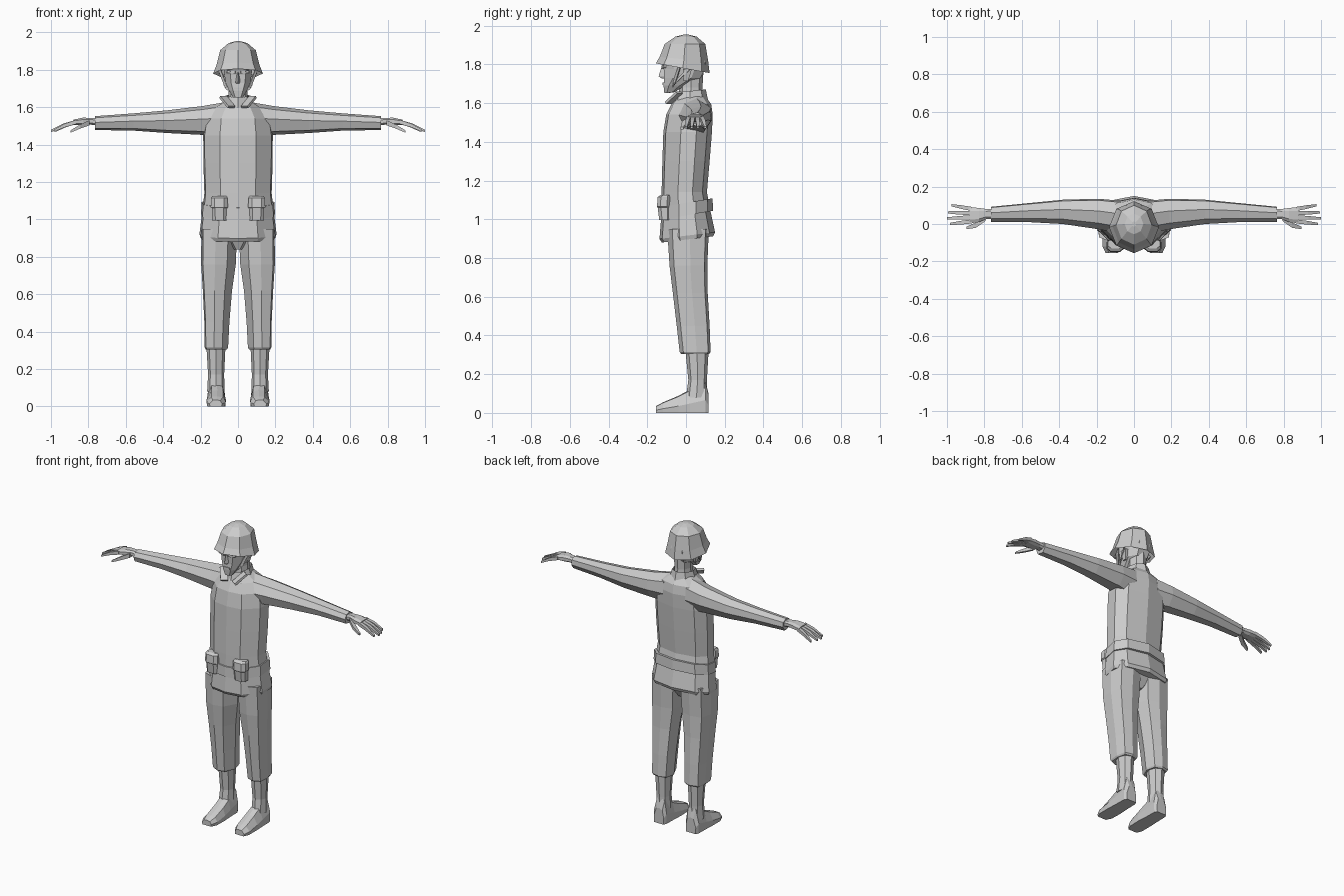
import bpy, bmesh, math
from mathutils import Vector

# Cross-sections in a unit square (u, v)
OCT = [(.5 + .5 * math.sin(math.pi * i / 4), .5 - .5 * math.cos(math.pi * i / 4)) for i in range(8)]
RECT = [(0, 0), (1, 0), (1, 1), (0, 1)]
CHAMFER = [(.22, 0), (.78, 0), (1, .25), (1, .75), (.78, 1), (.22, 1), (0, .75), (0, .25)]
JACKET = [(.5, 0), (.76, .05), (.98, .36), (1, .68), (.86, .9), (.5, 1),
          (.14, .9), (0, .68), (.02, .36), (.24, .05)]
LEG = [(.25, .08), (.6, 0), (.95, .12), (1, .55), (.9, .92), (.5, 1), (.12, .9), (0, .5)]
SLEEVE = [(.15, .12), (0, .55), (.2, .88), (.6, 1), (.95, .8), (1, .4), (.75, 0)]
FOOT = [(.04, 0), (.96, 0), (1, .4), (.75, .95), (.45, 1), (.15, .9), (0, .4)]


def loft(name, axis, shape, rows, mirror=False, caps=(True, True)):
    """Rows: position along axis, u0, u1, v0, v1, optional slope of z along y."""
    bm = bmesh.new()
    rings = []
    for t, u0, u1, v0, v1, *tilt in rows:
        ring = []
        for u, v in shape:
            a, b = u0 + (u1 - u0) * u, v0 + (v1 - v0) * v
            p = Vector({'x': (t, a, b), 'y': (a, t, b), 'z': (a, b, t)}[axis])
            if tilt:
                p.z += tilt[0] * p.y
            ring.append(bm.verts.new(p))
        rings.append(ring)
    n = len(shape)
    for r0, r1 in zip(rings, rings[1:]):
        for i in range(n):
            j = (i + 1) % n
            bm.faces.new((r0[i], r0[j], r1[j], r1[i]))
    for use, ring in zip(caps, (rings[0], rings[-1])):
        if use:
            bm.faces.new(ring)
    return finish(name, bm, mirror)


def finish(name, bm, mirror):
    bmesh.ops.recalc_face_normals(bm, faces=bm.faces[:])
    me = bpy.data.meshes.new(name)
    bm.to_mesh(me)
    bm.free()
    ob = bpy.data.objects.new(name, me)
    bpy.context.collection.objects.link(ob)
    if mirror:
        ob.modifiers.new("mirror", 'MIRROR')
    return ob


def bar(name, p, q, w, d, mirror=True):
    """Thin box running from p to q."""
    p, q = Vector(p), Vector(q)
    bm = bmesh.new()
    bmesh.ops.create_cube(bm, size=1)
    bmesh.ops.scale(bm, vec=(w, d, (q - p).length), verts=bm.verts)
    bmesh.ops.transform(bm, matrix=(q - p).to_track_quat('Z', 'Y').to_matrix().to_4x4(), verts=bm.verts)
    bmesh.ops.translate(bm, vec=(p + q) / 2, verts=bm.verts)
    return finish(name, bm, mirror)


def sym(z, w, f, b, *tilt):
    return (z, -w, w, f, b, *tilt)


# Jacket with flared skirt, belt and pouches
loft("jacket", 'z', JACKET, [
    sym(.895, .2, -.125, .14, .12), sym(.915, .206, -.137, .15, .12), sym(1.03, .192, -.128, .125, .15),
    sym(1.14, .18, -.126, .108), sym(1.3, .185, -.122, .122), sym(1.45, .186, -.117, .134),
    sym(1.54, .172, -.102, .138), sym(1.595, .13, -.075, .13), sym(1.635, .065, -.045, .1)])
loft("belt", 'z', JACKET, [sym(1.02, .198, -.136, .14, .17), sym(1.085, .194, -.134, .137, .17)])
loft("belt_pouch", 'z', CHAMFER, [
    (.995, .062, .138, -.138, -.08), (1.06, .06, .14, -.146, -.08),
    (1.065, .054, .146, -.15, -.08), (1.115, .056, .144, -.146, -.08), (1.125, .062, .138, -.13, -.08)], True)

# Collar and its front points
loft("collar", 'z', OCT, [sym(1.6, .085, -.075, .115, .1), sym(1.66, .066, -.06, .102, .1)], caps=(False, False))
bar("collar_point", (.035, -.092, 1.6), (.08, -.035, 1.655), .045, .014)

# Sleeves
loft("sleeve", 'x', SLEEVE, [
    (.08, -.05, .125, 1.44, 1.625), (.19, -.028, .135, 1.452, 1.606), (.38, .0, .13, 1.462, 1.583),
    (.56, .01, .112, 1.475, 1.567), (.765, .012, .092, 1.478, 1.552)], True)

# Hands
loft("palm", 'x', CHAMFER, [
    (.74, .028, .08, 1.5, 1.54), (.79, .026, .08, 1.507, 1.543),
    (.83, .01, .086, 1.503, 1.544), (.88, .004, .09, 1.505, 1.533)], True)
for i, (y0, y1, tip) in enumerate([(.014, .0, .985), (.036, .03, 1.0), (.058, .062, .995), (.08, .1, .975)]):
    rows = []
    for k, z, r in [(0, 1.521, .011), (.5, 1.503, .01), (1, 1.474, .006)]:
        x, y = .865 + (tip - .865) * k, y0 + (y1 - y0) * k
        rows.append((x, y - r, y + r, z - r, z + r))
    loft(f"finger_{i + 1}", 'x', RECT, rows, True)
loft("thumb", 'x', RECT, [
    (.795, .015, .045, 1.503, 1.53), (.845, -.02, .008, 1.485, 1.507), (.895, -.028, -.014, 1.464, 1.476)], True)

# Trousers
loft("trouser_leg", 'z', LEG, [
    (.305, .058, .172, -.025, .12), (.315, .053, .178, -.033, .127), (.45, .046, .18, -.048, .122),
    (.62, .032, .188, -.068, .112), (.76, .012, .197, -.085, .11), (.95, .004, .196, -.097, .118)], True)
loft("crotch", 'z', CHAMFER, [sym(.84, .02, -.045, .06), sym(.93, .1, -.09, .11)])

# Boots
loft("boot_shaft", 'z', OCT, [
    (.08, .072, .165, .0, .108), (.17, .074, .16, .012, .108), (.34, .066, .17, -.005, .118)], True)
loft("boot_foot", 'y', FOOT, [
    (.116, .08, .152, 0, .1), (.1, .07, .163, 0, .165), (.02, .068, .165, 0, .12), (-.04, .064, .168, 0, .088),
    (-.12, .066, .168, 0, .054), (-.155, .085, .152, 0, .035)], True)

# Head, neck and facial features
loft("neck", 'z', OCT, [sym(1.6, .058, -.04, .09), sym(1.68, .05, -.035, .085), sym(1.76, .055, -.04, .09)])
loft("head", 'z', CHAMFER, [
    sym(1.662, .026, -.112, -.06, .1), sym(1.69, .048, -.116, -.005), sym(1.73, .066, -.113, .075),
    sym(1.775, .073, -.115, .098), sym(1.81, .075, -.126, .1), sym(1.88, .065, -.09, .08)])
loft("nose", 'z', [(.5, 0), (1, 1), (0, 1)], [
    sym(1.726, .018, -.122, -.1), sym(1.737, .018, -.142, -.1), sym(1.785, .01, -.127, -.1)])
bar("brow", (.014, -.121, 1.786), (.058, -.108, 1.79), .012, .014)
bar("lips", (-.022, -.115, 1.7), (.022, -.115, 1.7), .012, .012, False)
loft("ear", 'z', RECT, [(1.715, .066, .076, -.012, .012), (1.775, .07, .09, -.015, .03)], True)

# Helmet and chin strap
loft("helmet", 'z', OCT, [
    sym(1.777, .133, -.156, .122, -.18), sym(1.825, .115, -.136, .115, -.1),
    sym(1.905, .095, -.11, .1), sym(1.943, .05, -.055, .055), sym(1.953, .012, -.014, .014)],
    caps=(False, True))
bar("chin_strap", (.098, -.03, 1.8), (.062, -.06, 1.705), .006, .016)
bar("chin_strap_lower", (.062, -.06, 1.705), (.0, -.085, 1.658), .006, .016)
bar("strap_rear", (.098, .03, 1.79), (.066, -.055, 1.71), .006, .012)
